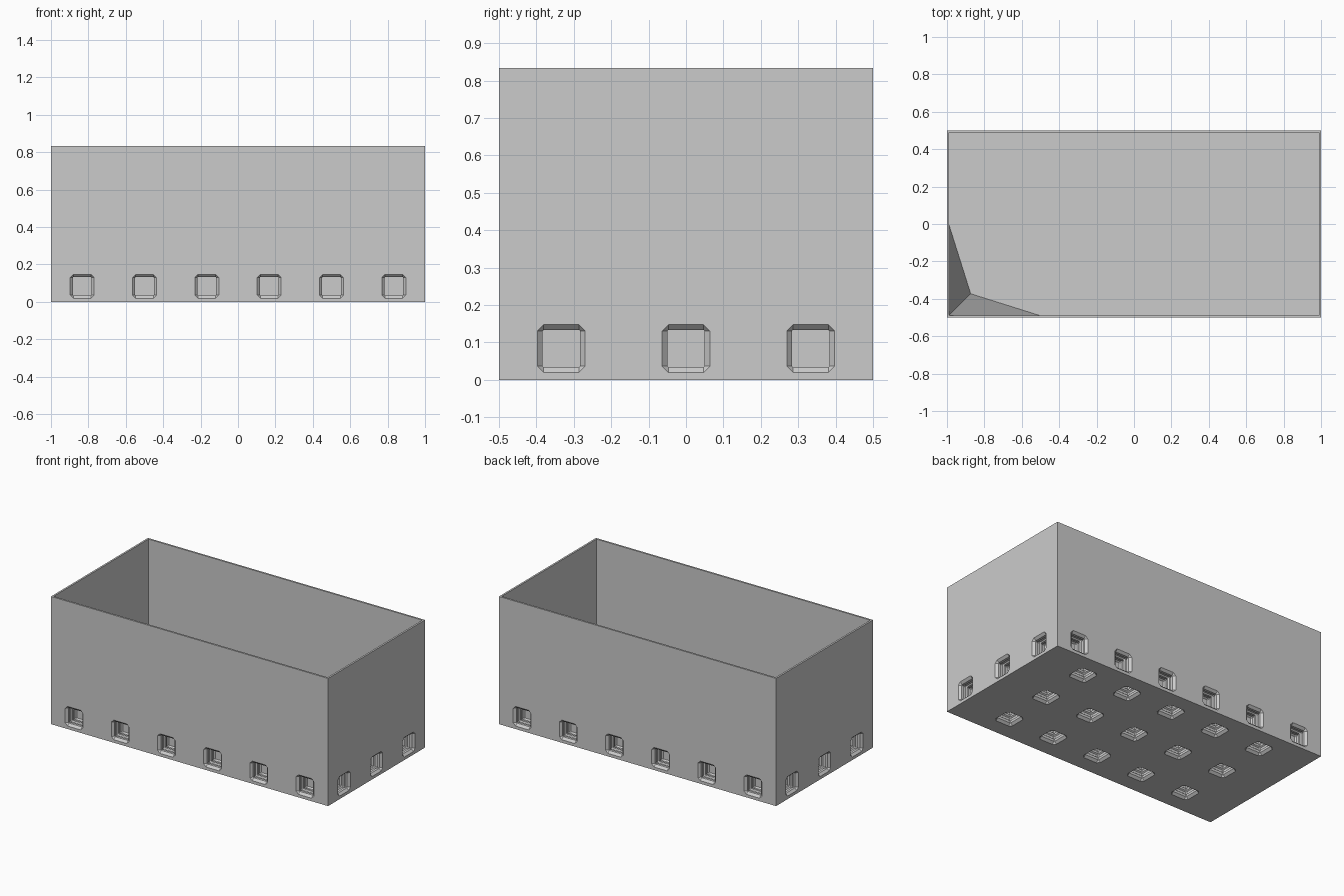
import bpy, bmesh, math
from mathutils import Matrix, Vector

cube = bpy.data.objects.get("Cube")
if cube:
    bpy.data.objects.remove(cube, do_unlink=True)

HX, HY, TOP = 1.0, 0.5, 0.833
WALL, FLOOR, PITCH = 0.012, 0.167, 1 / 3

grey = bpy.data.materials.new("light_grey")
grey.use_nodes = True
colour = (0.6, 0.6, 0.6, 1)
grey.diffuse_color = colour
grey.node_tree.nodes["Principled BSDF"].inputs["Base Color"].default_value = colour


def make_object(name, bm):
    bmesh.ops.recalc_face_normals(bm, faces=bm.faces)
    mesh = bpy.data.meshes.new(name)
    bm.to_mesh(mesh)
    bm.free()
    mesh.materials.append(grey)
    obj = bpy.data.objects.new(name, mesh)
    bpy.context.collection.objects.link(obj)
    return obj


def block(name, hx, hy, z0, z1):
    bm = bmesh.new()
    bmesh.ops.create_cube(bm, size=1, matrix=Matrix.Translation((0, 0, (z0 + z1) / 2))
                          @ Matrix.Diagonal((2 * hx, 2 * hy, z1 - z0, 1)))
    return make_object(name, bm)


# Socket profile: depth, half width, corner cut
SOCKET = [(-0.01, 0.064, 0.017), (0, 0.064, 0.017), (0.014, 0.05, 0.003),
          (0.03, 0.05, 0.003), (0.036, 0.057, 0.006), (0.05, 0.057, 0.006),
          (0.056, 0.05, 0.003), (0.07, 0.05, 0.003), (0.076, 0.057, 0.006),
          (0.09, 0.057, 0.006), (0.1, 0.05, 0.003)]


def add_socket(bm, place, inward):
    """Loft the ribbed square socket from a surface point into the body."""
    turn = Vector((0, 0, 1)).rotation_difference(Vector(inward)).to_matrix().to_4x4()
    matrix = Matrix.Translation(place) @ turn
    rings = []
    for depth, r, c in SOCKET:
        ring = []
        for k in range(4):
            spin = Matrix.Rotation(k * math.pi / 2, 4, 'Z')
            for p in ((r, -r + c, depth), (r, r - c, depth)):
                ring.append(bm.verts.new(matrix @ spin @ Vector(p)))
        rings.append(ring)
    for a, b in zip(rings, rings[1:]):
        for i in range(8):
            j = (i + 1) % 8
            bm.faces.new((a[i], a[j], b[j], b[i]))
    bm.faces.new(rings[0][::-1])
    bm.faces.new(rings[-1])


# Sockets around the base and on the underside
bm = bmesh.new()
for side in (-1, 1):
    for i in range(6):
        add_socket(bm, ((i - 2.5) * PITCH, side * HY, FLOOR / 2), (0, -side, 0))
    for j in (-1, 0, 1):
        add_socket(bm, (side * HX, j * PITCH, FLOOR / 2), (-side, 0, 0))
for i in range(-2, 3):
    for j in (-1, 0, 1):
        add_socket(bm, (i * PITCH, j * PITCH, 0), (0, 0, 1))
sockets = make_object("socket_cutter", bm)

# Open box with thin walls and a thick floor
box = block("box", HX, HY, 0, TOP)
cavity = block("cavity_cutter", HX - WALL, HY - WALL, FLOOR, TOP + 0.1)
for cutter in (cavity, sockets):
    cutter.hide_render = True
    cutter.hide_set(True)
    cut = box.modifiers.new(cutter.name, 'BOOLEAN')
    cut.operation = 'DIFFERENCE'
    cut.solver = 'EXACT'
    cut.object = cutter

# Apply the cuts and drop the cutters
bpy.context.view_layer.update()
result = bpy.data.meshes.new_from_object(
    box.evaluated_get(bpy.context.evaluated_depsgraph_get()))
box.modifiers.clear()
box.data = result
for cutter in (cavity, sockets):
    bpy.data.objects.remove(cutter, do_unlink=True)

# Tapered brace in the inner front corner
bm = bmesh.new()
cx, cy = -HX + WALL, -HY + WALL
corner, along_y, fold, along_x, peak = [bm.verts.new(p) for p in (
    (cx, cy, FLOOR), (cx, cy + 0.48, FLOOR), (cx + 0.115, cy + 0.115, FLOOR),
    (cx + 0.48, cy, FLOOR), (cx, cy, TOP))]
base = [corner, along_y, fold, along_x]
bm.faces.new(base[::-1])
for a, b in zip(base, base[1:] + base[:1]):
    bm.faces.new((a, b, peak))
make_object("corner_brace", bm)
